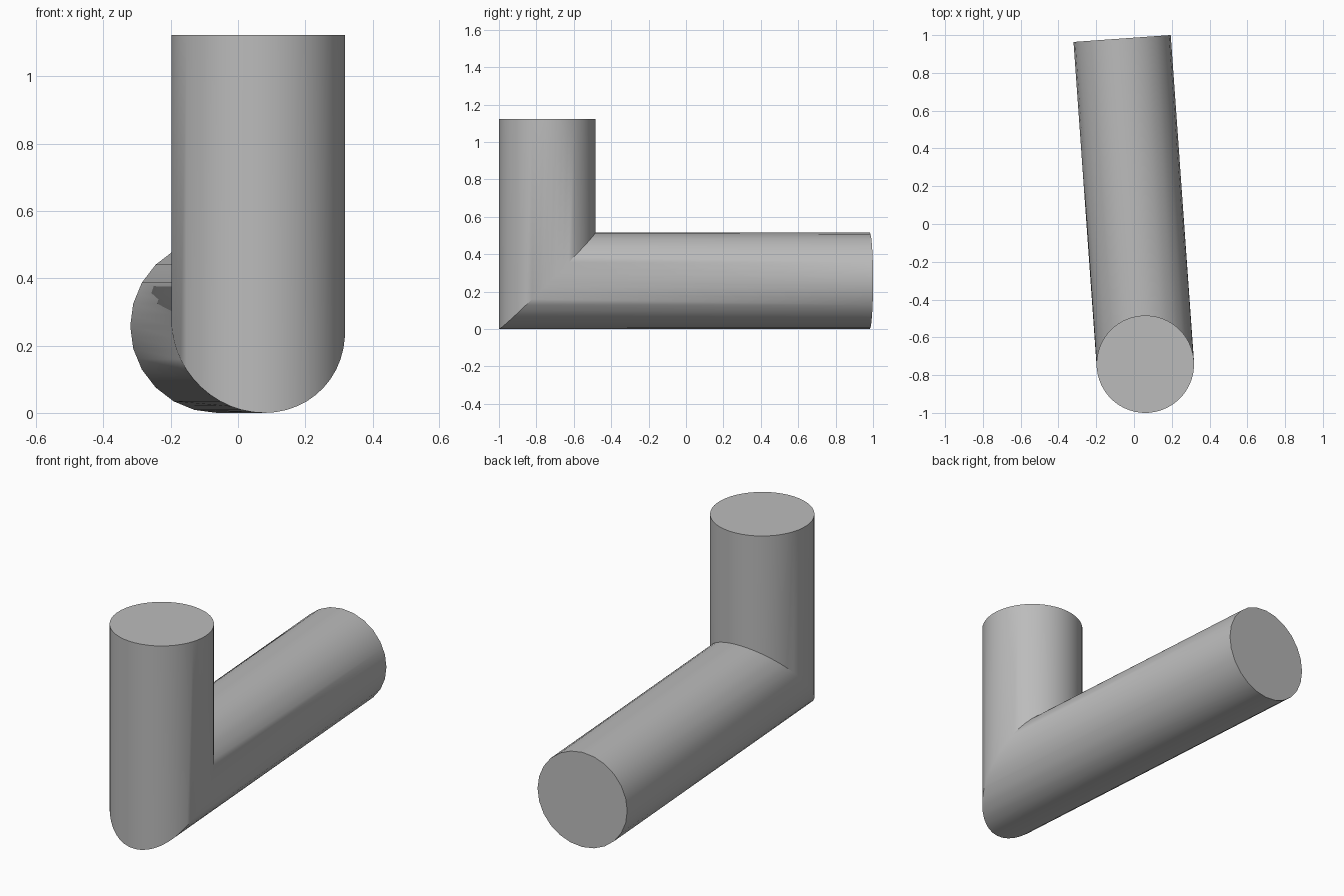
import bpy, bmesh, math
from mathutils import Vector

cube = bpy.data.objects.get("Cube")
if cube:
    bpy.data.objects.remove(cube, do_unlink=True)

R = 0.258                                # pipe radius
SIDES = 48
CORNER = Vector((0.06, -1 + R, R))       # where the two axes meet
TOP = 1.123
END = Vector((-0.063, 0.982, R))
UP = Vector((0, 0, 1))
run = (END - CORNER).normalized()        # direction of the lying pipe
side = run.cross(UP)

grey = bpy.data.materials.new("plain grey")
grey.use_nodes = True
colour = (0.5, 0.5, 0.5, 1)
grey.diffuse_color = colour
grey.node_tree.nodes["Principled BSDF"].inputs["Base Color"].default_value = colour

# Rings: round top, mitre at the corner, coarser far end
bm = bmesh.new()
top, mitre, far = [], [], []
for i in range(SIDES):
    a = math.tau * i / SIDES
    u, v = R * math.cos(a), R * math.sin(a)
    flat = 1 if i % 2 == 0 else math.cos(math.tau / SIDES)
    across = run * u + side * v
    top.append(bm.verts.new(CORNER + across + UP * (TOP - R)))
    mitre.append(bm.verts.new(CORNER + across + UP * u))
    far.append(bm.verts.new(END + (UP * u + side * v) * flat))

# Pipe walls and end caps
for first, second in ((top, mitre), (mitre, far)):
    for i in range(SIDES):
        j = (i + 1) % SIDES
        bm.faces.new((first[i], first[j], second[j], second[i]))
bm.faces.new(top)
bm.faces.new(far)
bmesh.ops.recalc_face_normals(bm, faces=bm.faces)

mesh = bpy.data.meshes.new("elbow_pipe")
bm.to_mesh(mesh)
bm.free()
mesh.materials.append(grey)
pipe = bpy.data.objects.new("elbow_pipe", mesh)
bpy.context.collection.objects.link(pipe)

# Smooth walls with sharp rims and mitre
bpy.context.view_layer.objects.active = pipe
pipe.select_set(True)
bpy.ops.object.shade_smooth_by_angle(angle=math.radians(30))
